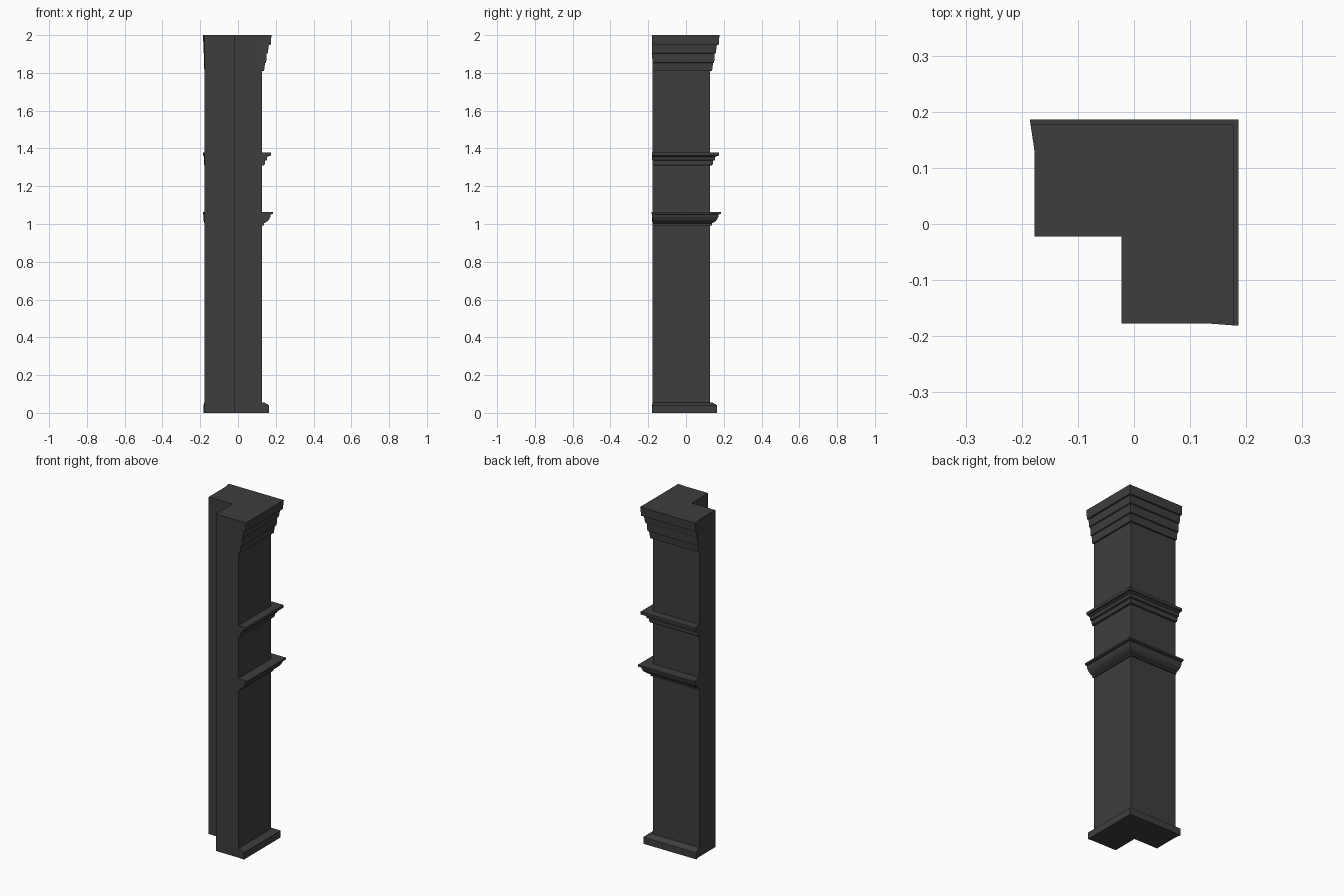
import bpy
import bmesh

cube = bpy.data.objects.get("Cube")
if cube:
    bpy.data.objects.remove(cube, do_unlink=True)

END = -0.177     # free ends of both arms
INNER = -0.022   # inside corner
FACE = 0.128     # outer shaft faces

grey = bpy.data.materials.new("charcoal_grey")
grey.use_nodes = True
colour = (0.048, 0.048, 0.048, 1)
grey.diffuse_color = colour
grey.node_tree.nodes["Principled BSDF"].inputs["Base Color"].default_value = colour


def loft(name, rings):
    """Skin closed rings of points and cap both ends."""
    bm = bmesh.new()
    loops = [[bm.verts.new(p) for p in ring] for ring in rings]
    n = len(loops[0])
    for a, b in zip(loops, loops[1:]):
        for i in range(n):
            j = (i + 1) % n
            bm.faces.new((a[i], a[j], b[j], b[i]))
    bm.faces.new(loops[0])
    bm.faces.new(loops[-1])
    bmesh.ops.recalc_face_normals(bm, faces=bm.faces)
    mesh = bpy.data.meshes.new(name)
    bm.to_mesh(mesh)
    bm.free()
    mesh.materials.append(grey)
    obj = bpy.data.objects.new(name, mesh)
    bpy.context.collection.objects.link(obj)
    return obj


def moulding(name, profile):
    """Sweep an (outset, height) profile round the two outer faces."""
    z0, z1 = profile[0][1], profile[-1][1]
    section = [(FACE, z0)] + profile + [(FACE, z1)]

    def flare(d):
        return (d - FACE) * 0.15

    back_end = [(END - flare(d), d, z) for d, z in section]
    corner = [(d, d, z) for d, z in section]
    front_end = [(d, END - flare(d) / 2, z) for d, z in section]
    return loft(name, [back_end, corner, front_end])


# L-shaped shaft
outline = [(END, FACE), (FACE, FACE), (FACE, END),
           (INNER, END), (INNER, INNER), (END, INNER)]
loft("corner_shaft", [[(x, y, z) for x, y in outline] for z in (0, 2)])

# Plinth with sloping top
moulding("base_plinth", [(0.165, 0), (0.165, 0.04), (0.14, 0.055)])

# Lower band with cove below a thin lip
moulding("lower_band", [(0.137, 0.993), (0.137, 1.003), (0.15, 1.01),
                        (0.163, 1.022), (0.171, 1.037), (0.173, 1.05),
                        (0.186, 1.054), (0.186, 1.064)])

# Upper band, stepped
moulding("upper_band", [(0.138, 1.31), (0.142, 1.318), (0.142, 1.335),
                        (0.152, 1.338), (0.155, 1.355), (0.163, 1.36),
                        (0.176, 1.362), (0.176, 1.378)])

# Stepped capital and top slab
moulding("capital", [(0.138, 1.81), (0.143, 1.852), (0.149, 1.854),
                     (0.152, 1.902), (0.158, 1.905), (0.163, 1.947)])
moulding("top_slab", [(0.173, 1.947), (0.177, 2)])
